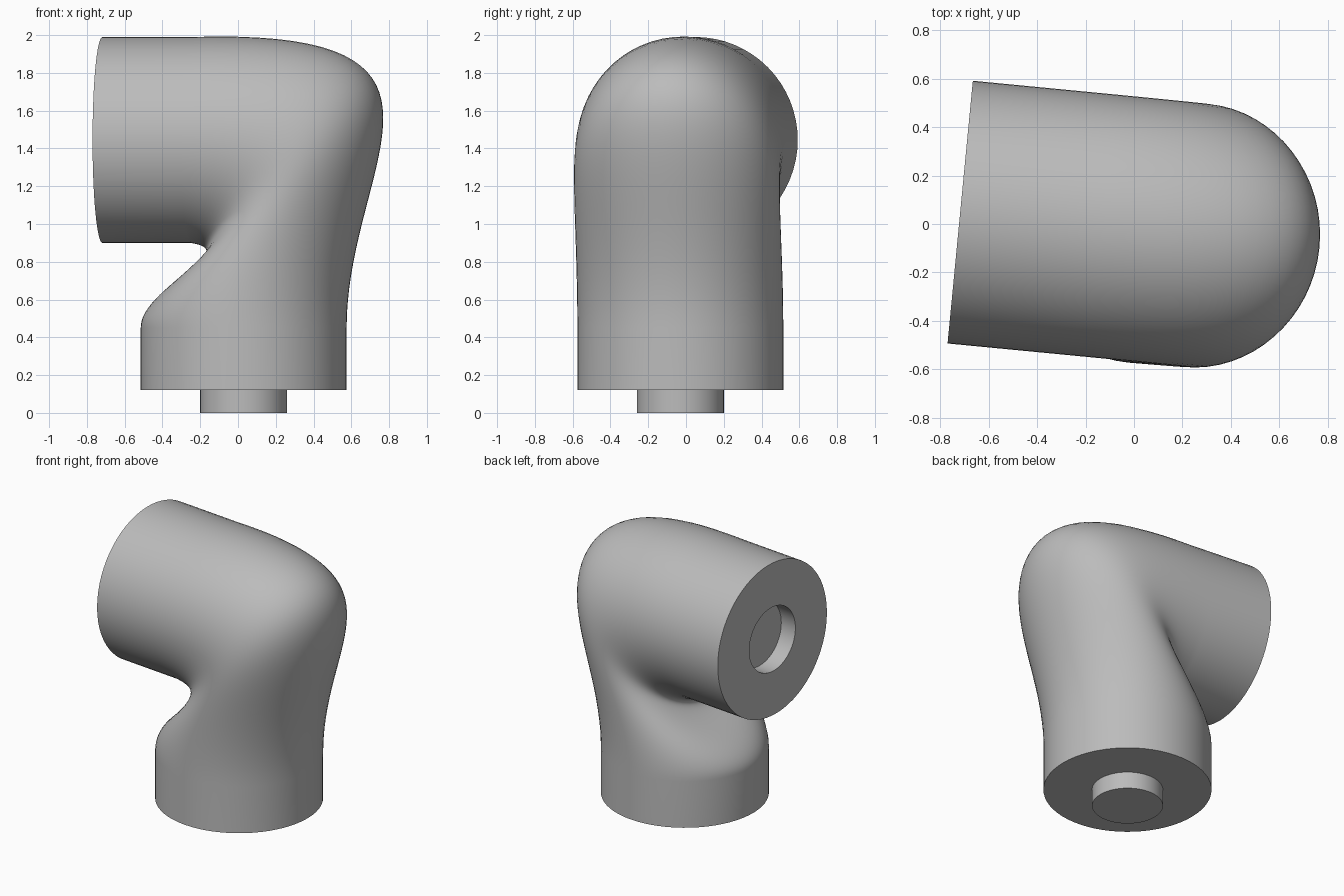
import bpy, bmesh, math
from mathutils import Vector

cube = bpy.data.objects.get("Cube")
if cube:
    bpy.data.objects.remove(cube, do_unlink=True)

SIDES, STEPS = 64, 36
R, PEG_R, PEG_H = 0.545, 0.23, 0.12
UP = Vector((0, 0, 1))
YAW = math.radians(5.5)
OUT = Vector((math.cos(YAW), -math.sin(YAW), 0))   # towards the outside of the bend
SIDE = Vector((math.sin(YAW), math.cos(YAW), 0))
BASE = Vector((0.03, -0.03, 0))
NECK = Vector((-0.25, 0.004, 1.445))               # where the bend meets the upper tube
ANGLES = [2 * math.pi * i / SIDES for i in range(SIDES)]

grey = bpy.data.materials.new("plain grey")
grey.use_nodes = True
colour = (0.5, 0.5, 0.5, 1)
grey.diffuse_color = colour
grey.node_tree.nodes["Principled BSDF"].inputs["Base Color"].default_value = colour


def ring(centre, radius, axis):
    """Circle whose first point lies on the outside of the bend."""
    return [centre + radius * (axis * math.cos(a) + SIDE * math.sin(a)) for a in ANGLES]


def bend_ring(t):
    """One section of the blend from the upright tube to the sideways tube."""
    points = []
    for a in ANGLES:
        c = math.cos(a)
        across = R * math.sin(a) * SIDE
        p0 = BASE + UP * 0.45 + OUT * R * c + across
        p3 = NECK + UP * R * c + across
        p1 = p0 + UP * (0.55 + 0.33 * c)
        p2 = p3 + OUT * (0.96 + 0.66 * c) + UP * 0.05 * c
        s = 1 - t
        points.append(p0 * s**3 + p1 * 3 * s * s * t + p2 * 3 * s * t * t + p3 * t**3)
    return points


def skin(name, rings, cap_start, cap_end):
    bm = bmesh.new()
    loops = [[bm.verts.new(p) for p in r] for r in rings]
    for lower, upper in zip(loops, loops[1:]):
        for i in range(SIDES):
            j = (i + 1) % SIDES
            bm.faces.new((lower[i], lower[j], upper[j], upper[i]))
    if cap_start:
        bm.faces.new(loops[0][::-1])
    if cap_end:
        bm.faces.new(loops[-1])
    mesh = bpy.data.meshes.new(name)
    bm.to_mesh(mesh)
    bm.free()
    mesh.materials.append(grey)
    obj = bpy.data.objects.new(name, mesh)
    bpy.context.collection.objects.link(obj)
    bpy.ops.object.select_all(action="DESELECT")
    obj.select_set(True)
    bpy.context.view_layer.objects.active = obj
    bpy.ops.object.shade_smooth_by_angle(angle=math.radians(40))
    return obj


# Elbow: flat foot, upright tube, bend, sideways tube and recessed socket
foot = BASE + UP * PEG_H
mouth = NECK - OUT * 0.47
rings = [ring(foot, PEG_R, OUT), ring(foot, R, OUT)]
rings += [bend_ring(k / STEPS) for k in range(STEPS + 1)]
rings += [ring(mouth, R, UP), ring(mouth, PEG_R, UP),
          ring(mouth + OUT * PEG_H, PEG_R, UP)]
skin("elbow_body", rings, False, True)

# Connecting peg under the foot
skin("bottom_peg", [ring(BASE, PEG_R, OUT), ring(foot, PEG_R, OUT)], True, False)
